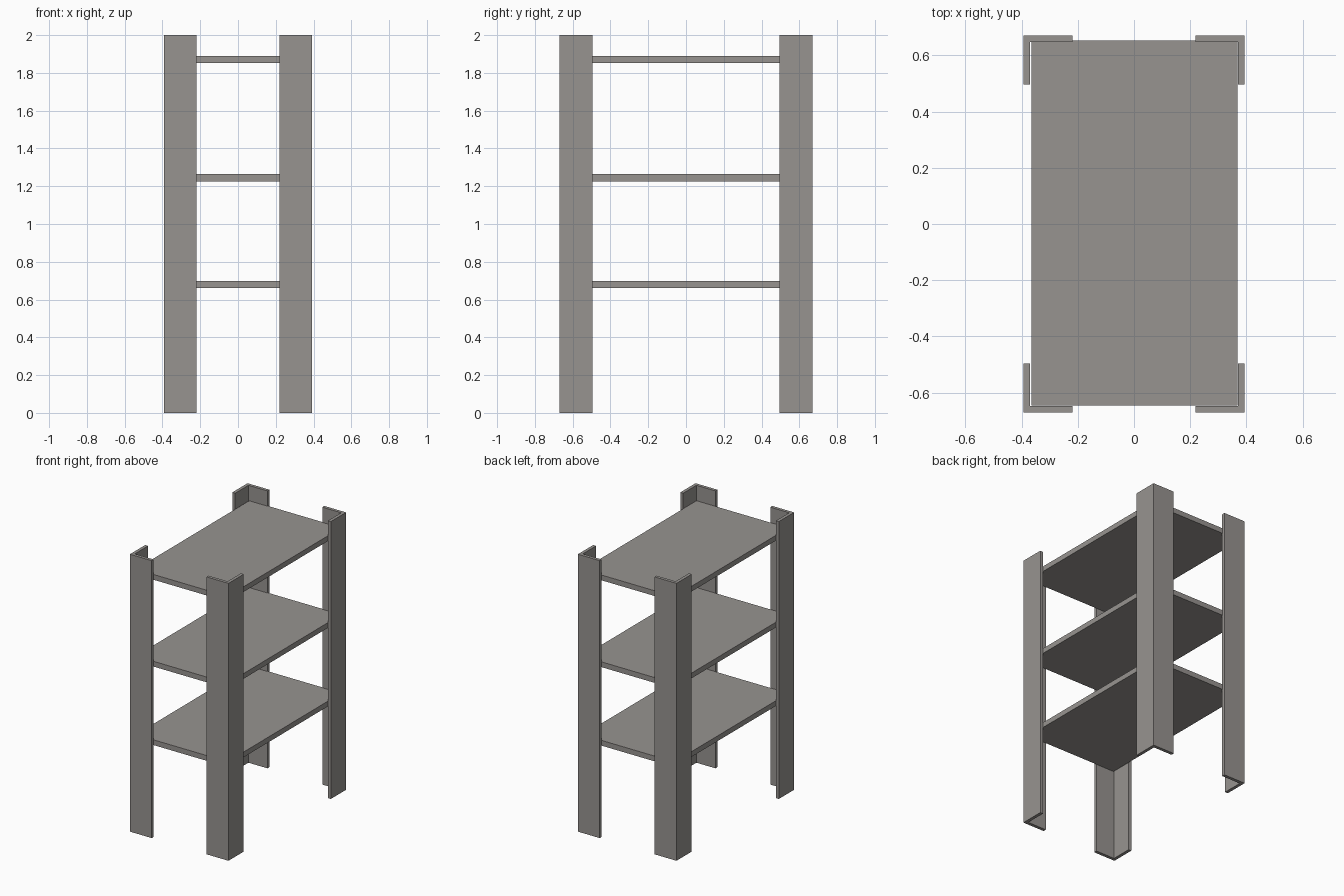
import bpy, bmesh

if "Cube" in bpy.data.objects:
    bpy.data.objects.remove(bpy.data.objects["Cube"])

metal = bpy.data.materials.new("warm grey metal")
metal.diffuse_color = (0.31, 0.295, 0.28, 1)
metal.use_nodes = True
metal.node_tree.nodes["Principled BSDF"].inputs["Base Color"].default_value = metal.diffuse_color


def prism(name, outline, z0, z1):
    """Extrude a flat outline from z0 up to z1."""
    bm = bmesh.new()
    face = bm.faces.new([bm.verts.new((x, y, z0)) for x, y in outline])
    top = bmesh.ops.extrude_face_region(bm, geom=[face])["geom"]
    for v in top:
        if isinstance(v, bmesh.types.BMVert):
            v.co.z = z1
    bmesh.ops.recalc_face_normals(bm, faces=bm.faces)
    mesh = bpy.data.meshes.new(name)
    bm.to_mesh(mesh)
    bm.free()
    mesh.materials.append(metal)
    obj = bpy.data.objects.new(name, mesh)
    bpy.context.collection.objects.link(obj)
    return obj


# Angle-iron corner posts
X, Y, W, T = 0.393, 0.67, 0.174, 0.023
angle = [(X, Y), (X - W, Y), (X - W, Y - T), (X - T, Y - T), (X - T, Y - W), (X, Y - W)]
for sx, side in ((-1, "left"), (1, "right")):
    for sy, end in ((-1, "front"), (1, "back")):
        prism(f"{end}_{side}_post", [(x * sx, y * sy) for x, y in angle], 0, 2)

# Shelf boards
board = [(-0.364, -0.645), (0.368, -0.645), (0.368, 0.652), (-0.364, 0.652)]
for name, z in (("lower", 0.66), ("middle", 1.226), ("upper", 1.852)):
    prism(f"{name}_shelf", board, z, z + 0.038)
